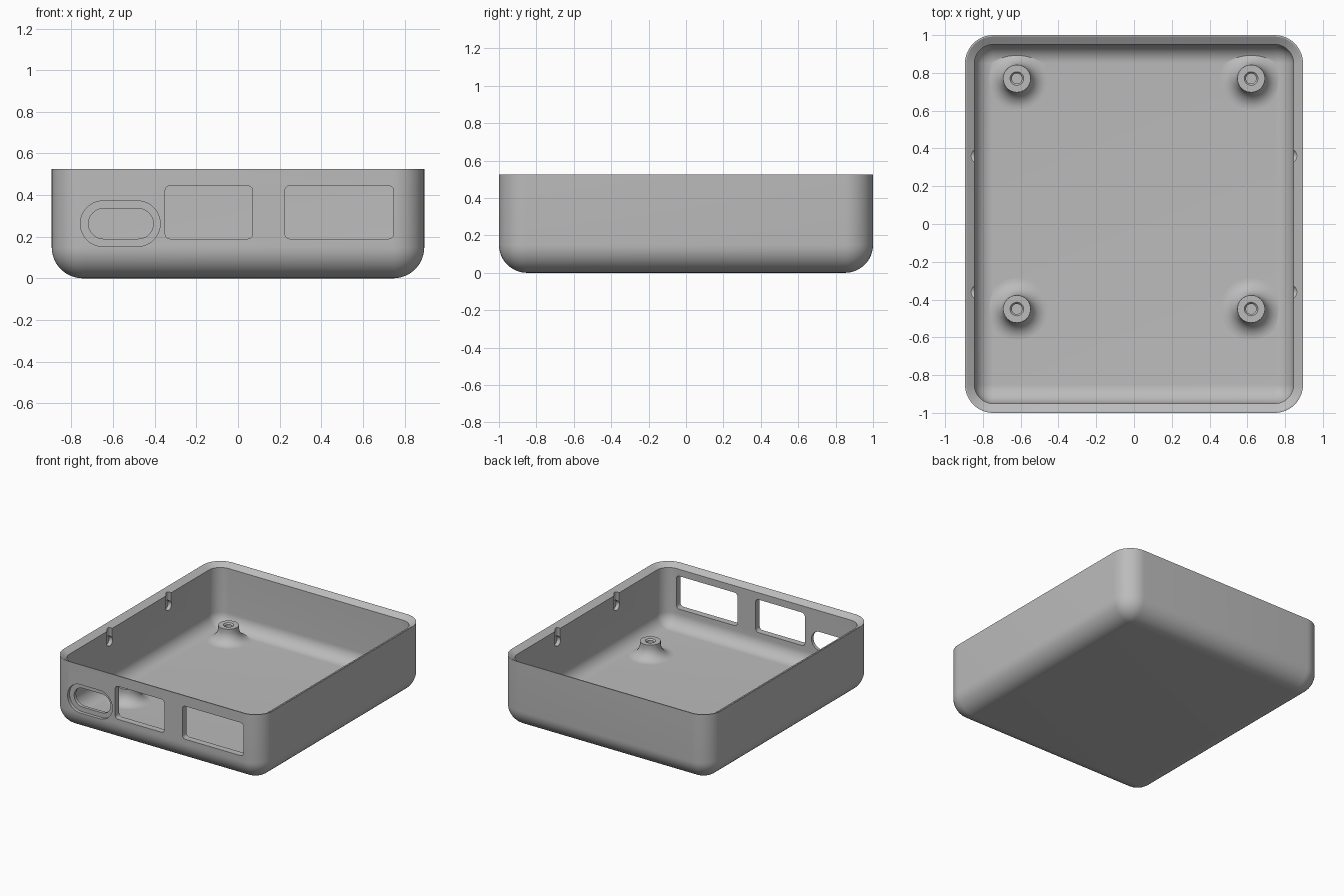
import bpy, bmesh, math
from mathutils import Matrix, Vector

old = bpy.data.objects.get("Cube")
if old:
    bpy.data.objects.remove(old, do_unlink=True)

GREY = (0.5, 0.5, 0.5, 1)
grey = bpy.data.materials.new("plain grey")
grey.use_nodes = True
grey.diffuse_color = GREY
grey.node_tree.nodes["Principled BSDF"].inputs["Base Color"].default_value = GREY

W, D, H, R = 0.895, 1.0, 0.525, 0.15      # half width, half depth, height, corner radius
WALL, FLOOR = 0.05, 0.055


def rounded_rect(hx, hy, r, steps=12):
    """Closed outline of a rectangle with rounded corners, counter-clockwise."""
    pts = []
    for k, (sx, sy) in enumerate([(1, 1), (-1, 1), (-1, -1), (1, -1)]):
        for i in range(steps + 1):
            a = math.pi / 2 * (k + i / steps)
            pts.append((sx * (hx - r) + r * math.cos(a), sy * (hy - r) + r * math.sin(a)))
    return pts


def loft(name, rings):
    """Solid skinned through matching rings, capped at both ends."""
    bm = bmesh.new()
    loops = [[bm.verts.new(p) for p in ring] for ring in rings]
    n = len(loops[0])
    for a, b in zip(loops, loops[1:]):
        for i in range(n):
            j = (i + 1) % n
            bm.faces.new((a[i], a[j], b[j], b[i]))
    bm.faces.new(loops[0][::-1])
    bm.faces.new(loops[-1])
    bmesh.ops.remove_doubles(bm, verts=bm.verts, dist=1e-5)
    bmesh.ops.recalc_face_normals(bm, faces=bm.faces)
    mesh = bpy.data.meshes.new(name)
    bm.to_mesh(mesh)
    bm.free()
    mesh.materials.append(grey)
    obj = bpy.data.objects.new(name, mesh)
    bpy.context.collection.objects.link(obj)
    return obj


def activate(obj):
    bpy.ops.object.select_all(action='DESELECT')
    obj.select_set(True)
    bpy.context.view_layer.objects.active = obj


def smooth(obj):
    activate(obj)
    bpy.ops.object.shade_smooth_by_angle(angle=math.radians(30))


def cut(target, cutter):
    mod = target.modifiers.new("cut", 'BOOLEAN')
    mod.operation = 'DIFFERENCE'
    mod.solver = 'EXACT'
    mod.object = cutter
    activate(target)
    bpy.ops.object.modifier_apply(modifier=mod.name)
    bpy.data.objects.remove(cutter, do_unlink=True)


def port(x0, x1, z0, z1, r, y0, y1):
    """Rounded prism along y for openings in the front wall."""
    cx, cz = (x0 + x1) / 2, (z0 + z1) / 2
    outline = rounded_rect((x1 - x0) / 2, (z1 - z0) / 2, r)
    return loft("port_cutter", [[(cx + x, y, cz + z) for x, z in outline] for y in (y0, y1)])


def cylinder(start, end, r, n=24):
    """Round cutter between two points."""
    a, b = Vector(start), Vector(end)
    turn = (b - a).to_track_quat('Z', 'Y')
    circle = [turn @ Vector((r * math.cos(t), r * math.sin(t), 0))
              for t in (2 * math.pi * i / n for i in range(n))]
    return loft("round_cutter", [[c + p for c in circle] for p in (a, b)])


# Tray: profile of (inset, height) from the base, up the outside, over the rim, down the inside
quarter = [math.pi / 2 * i / 12 for i in range(13)]
inner_r = R - WALL
profile = [(R - R * math.sin(a), R - R * math.cos(a)) for a in quarter]
profile += [(0, H), (0.008, H), (WALL, H - 0.027)]
profile += [(R - inner_r * math.cos(a), FLOOR + inner_r - inner_r * math.sin(a)) for a in quarter]
tray = loft("tray", [[(x, y, z) for x, y in rounded_rect(W - d, D - d, R - d)] for d, z in profile])

# Front openings: recessed cable slot and two rectangular ports
cut(tray, port(-0.757, -0.374, 0.153, 0.372, 0.109, -1.1, -D + 0.025))
cut(tray, port(-0.718, -0.407, 0.19, 0.335, 0.072, -1.1, -0.9))
cut(tray, port(-0.35, 0.07, 0.19, 0.445, 0.025, -1.1, -0.9))
cut(tray, port(0.225, 0.747, 0.19, 0.445, 0.025, -1.1, -0.9))

# Snap holes in the side walls, each with a shallow lead-in groove from the rim
for sx in (-1, 1):
    for y in (-0.36, 0.36):
        cut(tray, cylinder((sx * 0.826, y, 0.41), (sx * 0.826, y, 0.6), 0.036))
        cut(tray, cylinder((sx * 0.75, y, 0.41), (sx * 0.874, y, 0.41), 0.036))
smooth(tray)

# Mounting posts: flared foot, flat top and a countersunk blind hole
FLARE, POST_R, POST_TOP = 0.09, 0.073, 0.165
post_profile = [(POST_R + FLARE, FLOOR - 0.01)]
post_profile += [(POST_R + FLARE - FLARE * math.sin(a), FLOOR + FLARE - FLARE * math.cos(a))
                 for a in quarter]
post_profile += [(POST_R, POST_TOP), (0.036, POST_TOP), (0.027, POST_TOP - 0.01), (0.027, 0.08)]
for side, x in (("right", -0.62), ("left", 0.62)):
    for end, y in (("front", -0.45), ("back", 0.77)):
        post = loft(f"post_{end}_{side}", [
            [(x + r * math.cos(t), y + r * math.sin(t), z)
             for t in (2 * math.pi * i / 40 for i in range(40))] for r, z in post_profile])
        smooth(post)
